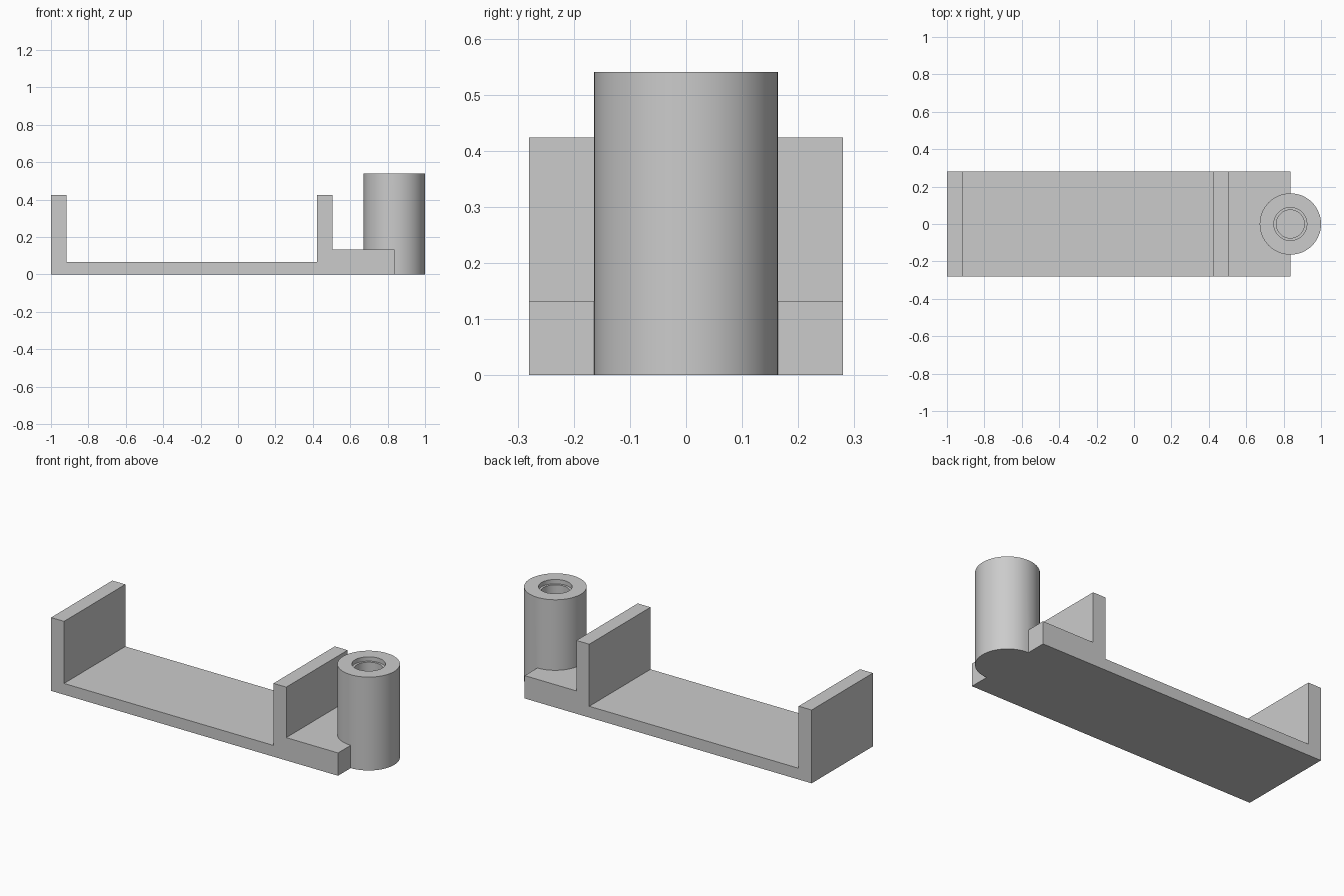
import bpy
import bmesh
import math

if "Cube" in bpy.data.objects:
    bpy.data.objects.remove(bpy.data.objects["Cube"], do_unlink=True)

# Single plain grey material
grey = bpy.data.materials.new("light_grey")
grey.use_nodes = True
colour = (0.6, 0.6, 0.6, 1)
grey.diffuse_color = colour
grey.node_tree.nodes["Principled BSDF"].inputs["Base Color"].default_value = colour

HALF_WIDTH = 0.28
POST_X, POST_RADIUS, POST_TOP = 0.836, 0.164, 0.54


def new_object(name, bm):
    bmesh.ops.recalc_face_normals(bm, faces=bm.faces)
    mesh = bpy.data.meshes.new(name)
    bm.to_mesh(mesh)
    bm.free()
    mesh.materials.append(grey)
    obj = bpy.data.objects.new(name, mesh)
    bpy.context.collection.objects.link(obj)
    return obj


def extruded_profile(name, points):
    """Side outline in x and z, pushed through the full width in y."""
    bm = bmesh.new()
    face = bm.faces.new([bm.verts.new((x, -HALF_WIDTH, z)) for x, z in points])
    result = bmesh.ops.extrude_face_region(bm, geom=[face])
    moved = [v for v in result["geom"] if isinstance(v, bmesh.types.BMVert)]
    bmesh.ops.translate(bm, verts=moved, vec=(0, 2 * HALF_WIDTH, 0))
    return new_object(name, bm)


def lathe(name, points, sides=64):
    """Solid of stacked rings, given as radius and height, around the post axis."""
    bm = bmesh.new()
    rings = []
    for r, z in points:
        angles = [math.tau * i / sides for i in range(sides)]
        rings.append([bm.verts.new((POST_X + r * math.cos(a), r * math.sin(a), z))
                      for a in angles])
    for low, high in zip(rings, rings[1:]):
        for i in range(sides):
            j = (i + 1) % sides
            bm.faces.new((low[i], low[j], high[j], high[i]))
    bm.faces.new(rings[0])
    bm.faces.new(rings[-1])
    return new_object(name, bm)


def combine(target, other, operation):
    """Apply a boolean and discard the helper."""
    other.hide_render = True
    mod = target.modifiers.new(operation, "BOOLEAN")
    mod.operation = operation
    mod.solver = "EXACT"
    mod.object = other
    bpy.ops.object.select_all(action="DESELECT")
    target.select_set(True)
    bpy.context.view_layer.objects.active = target
    bpy.ops.object.modifier_apply(modifier=mod.name)
    bpy.data.objects.remove(other, do_unlink=True)


# Tray with two upright walls and a thicker foot beneath the post
FLOOR, FOOT, WALL = 0.065, 0.132, 0.424
bracket = extruded_profile("bracket", [
    (-1, 0), (POST_X, 0), (POST_X, FOOT), (0.505, FOOT), (0.505, WALL),
    (0.423, WALL), (0.423, FLOOR), (-0.917, FLOOR), (-0.917, WALL), (-1, WALL)])

# Round post fused to the end of the foot
post = lathe("post", [(POST_RADIUS, 0), (POST_RADIUS, POST_TOP)])
combine(bracket, post, "UNION")

# Blind bore with a shallow wider mouth
MOUTH = POST_TOP - 0.025
bore = lathe("bore_cutter", [
    (0.075, FOOT), (0.075, MOUTH), (0.088, MOUTH), (0.088, POST_TOP + 0.05)])
combine(bracket, bore, "DIFFERENCE")

# Smooth the round faces, keep the corners crisp
bpy.ops.object.select_all(action="DESELECT")
bracket.select_set(True)
bpy.context.view_layer.objects.active = bracket
bpy.ops.object.shade_smooth_by_angle(angle=math.radians(30))
